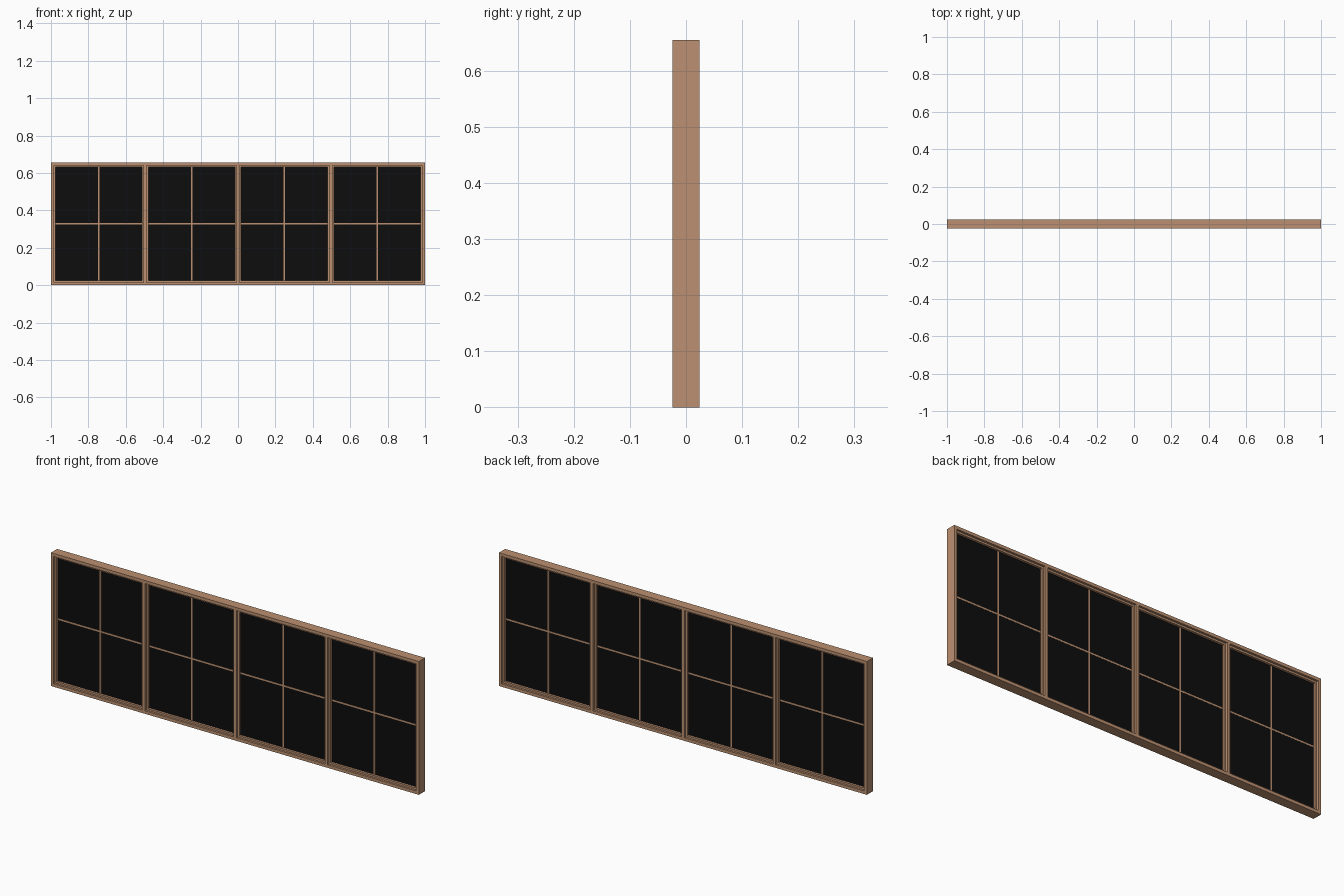
import bpy

cube = bpy.data.objects.get("Cube")
if cube:
    bpy.data.objects.remove(cube)


def material(name, color):
    mat = bpy.data.materials.new(name)
    mat.use_nodes = True
    mat.diffuse_color = color
    mat.node_tree.nodes["Principled BSDF"].inputs["Base Color"].default_value = color
    return mat


wood = material("light_wood", (0.50, 0.28, 0.165, 1))
black = material("black_glass", (0.004, 0.004, 0.004, 1))

WIDTH, HEIGHT, DEPTH = 2.0, 0.655, 0.048
RIM = 0.015          # visible width of the outer frame
MULLION = 0.016      # width of the posts between panes
SASH = 0.009         # width of each pane's own border
SASH_DEPTH = 0.028
BAR = 0.008          # glazing bar width
PANES = 4


def box(name, x0, x1, z0, z1, depth, mat):
    bpy.ops.mesh.primitive_cube_add(size=1, location=((x0 + x1) / 2, 0, (z0 + z1) / 2))
    obj = bpy.context.object
    obj.name = name
    obj.scale = (x1 - x0, depth, z1 - z0)
    bpy.ops.object.transform_apply(location=False, rotation=False, scale=True)
    obj.data.materials.append(mat)
    return obj


def border(name, x0, x1, z0, z1, width, depth):
    """Four boards around a rectangle, stiles between the rails."""
    box(name + "_bottom_rail", x0, x1, z0, z0 + width, depth, wood)
    box(name + "_top_rail", x0, x1, z1 - width, z1, depth, wood)
    box(name + "_right_stile", x0, x0 + width, z0 + width, z1 - width, depth, wood)
    box(name + "_left_stile", x1 - width, x1, z0 + width, z1 - width, depth, wood)


# Outer frame
border("frame", -WIDTH / 2, WIDTH / 2, 0, HEIGHT, RIM, DEPTH)

# Sashes with glass and glazing bars, separated by mullions
pane_w = (WIDTH - 2 * RIM - (PANES - 1) * MULLION) / PANES
z0, z1 = RIM, HEIGHT - RIM
for i in range(PANES):
    x0 = -WIDTH / 2 + RIM + i * (pane_w + MULLION)
    x1 = x0 + pane_w
    tag = f"_{i + 1}"
    border("sash" + tag, x0, x1, z0, z1, SASH, SASH_DEPTH)
    gx0, gx1, gz0, gz1 = x0 + SASH, x1 - SASH, z0 + SASH, z1 - SASH
    cx, cz = (gx0 + gx1) / 2, (gz0 + gz1) / 2
    box("glass" + tag, gx0, gx1, gz0, gz1, 0.006, black)
    box("upright_bar" + tag, cx - BAR / 2, cx + BAR / 2, gz0, gz1, 0.009, wood)
    box("cross_bar" + tag, gx0, gx1, cz - BAR / 2, cz + BAR / 2, 0.008, wood)
    if i < PANES - 1:
        box("mullion" + tag, x1, x1 + MULLION, z0, z1, DEPTH, wood)
